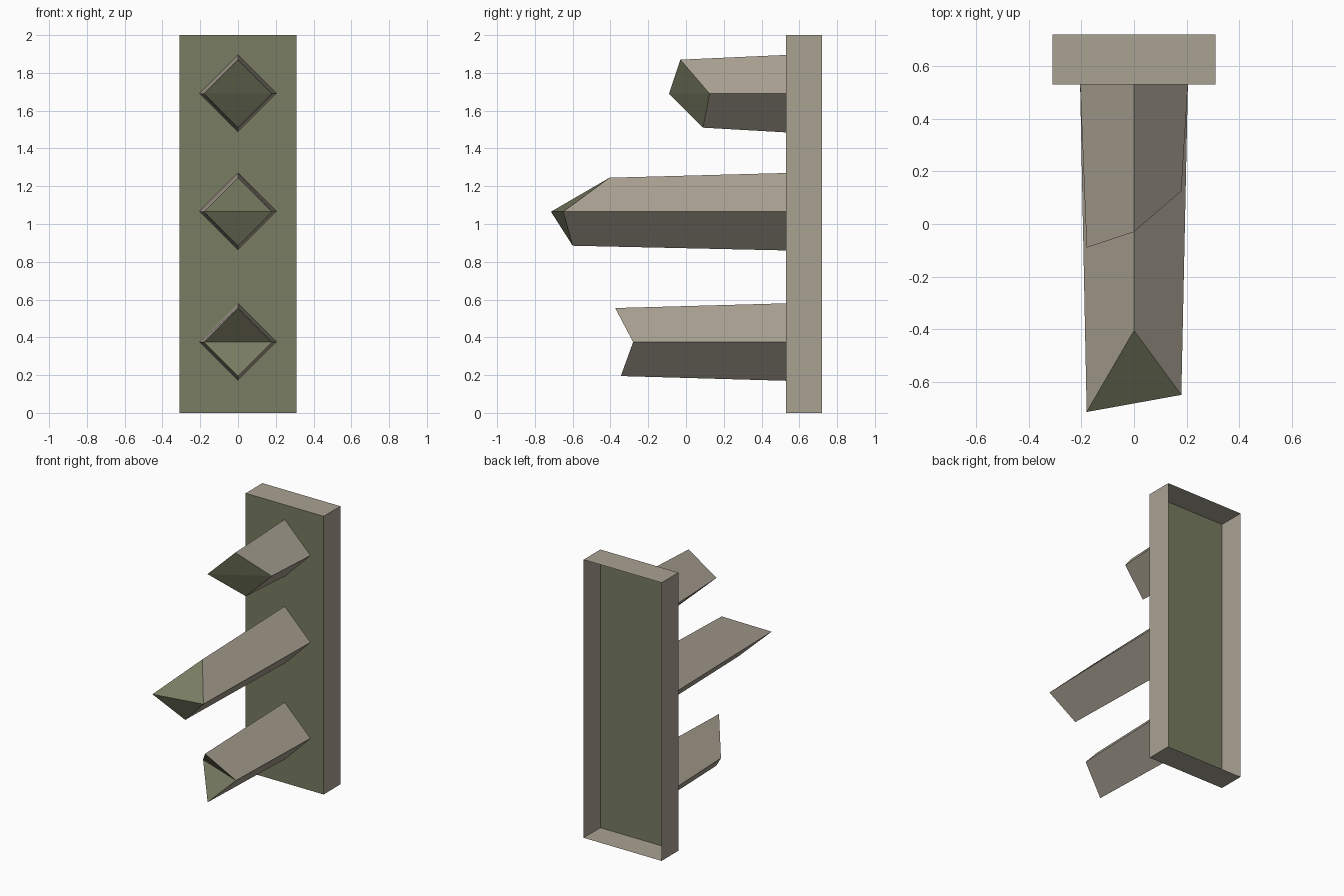
import bpy, bmesh
from mathutils import Matrix, Vector

if "Cube" in bpy.data.objects:
    bpy.data.objects.remove(bpy.data.objects["Cube"])


def material(name, rgb):
    m = bpy.data.materials.new(name)
    m.diffuse_color = (*rgb, 1)
    m.use_nodes = True
    m.node_tree.nodes["Principled BSDF"].inputs["Base Color"].default_value = m.diffuse_color
    return m


STONE = material("stone_grey", (0.40, 0.36, 0.29))
GREEN = material("moss_green", (0.19, 0.20, 0.12))
FRONT_Y = 0.53


def finish(bm, name):
    mesh = bpy.data.meshes.new(name)
    bm.to_mesh(mesh)
    bm.free()
    mesh.materials.append(STONE)
    mesh.materials.append(GREEN)
    obj = bpy.data.objects.new(name, mesh)
    bpy.context.collection.objects.link(obj)
    return obj


# Back plate: thin-walled box, open at the back, green front face
def back_plate():
    bm = bmesh.new()
    bmesh.ops.create_cube(bm, size=1, matrix=Matrix.Translation((0, 0.625, 1))
                          @ Matrix.Diagonal((0.62, 0.19, 2, 1)))
    bm.normal_update()
    bmesh.ops.delete(bm, geom=[f for f in bm.faces if f.normal.y > 0.5],
                     context='FACES_ONLY')
    for f in bm.faces:
        f.material_index = 1 if f.normal.y < -0.5 else 0
    finish(bm, "back_plate")


# Spike: tapered diamond bar, end cut unevenly and creased left to right
def spike(name, z, tip_y):
    bm = bmesh.new()
    corners = [(0, 1), (1, 0), (0, -1), (-1, 0)]  # top, right, bottom, left
    base = [bm.verts.new((0.205 * x, FRONT_Y, z + 0.205 * h)) for x, h in corners]
    tip = [bm.verts.new((0.18 * x, y, z + 0.18 * h))
           for (x, h), y in zip(corners, tip_y)]
    for i in range(4):
        j = (i + 1) % 4
        bm.faces.new((base[i], base[j], tip[j], tip[i]))
    top, right, bottom, left = tip
    for tri in ((top, left, right), (bottom, right, left)):
        bm.faces.new(tri).material_index = 1
    # Face everything outward
    bm.normal_update()
    centre = Vector((0, 0.3, z))
    for f in bm.faces:
        if f.material_index:
            flip = f.normal.y > 0
        else:
            flip = f.normal.dot(f.calc_center_median() - centre) < 0
        if flip:
            f.normal_flip()
    finish(bm, name)


back_plate()
# End depths are listed as top, right, bottom, left
spike("upper_spike", 1.69, (-0.03, 0.125, 0.09, -0.09))
spike("middle_spike", 1.065, (-0.405, -0.65, -0.60, -0.715))
spike("lower_spike", 0.375, (-0.375, -0.28, -0.345, -0.14))
